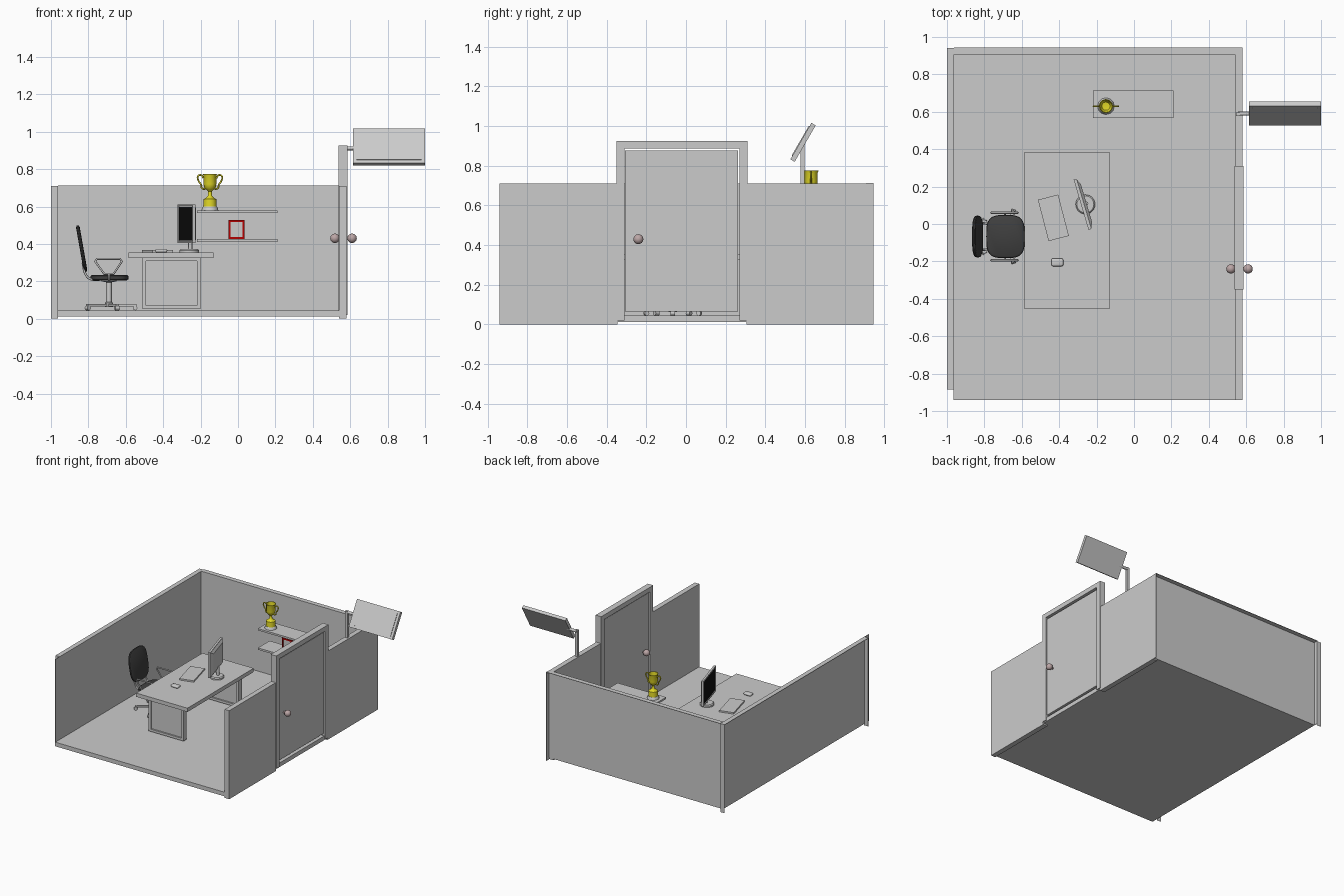
import bpy, bmesh
from math import cos, sin, pi, radians
from mathutils import Vector, Matrix

if "Cube" in bpy.data.objects:
    bpy.data.objects.remove(bpy.data.objects["Cube"])


def material(name, r, g, b):
    m = bpy.data.materials.new(name)
    m.diffuse_color = (r, g, b, 1)
    m.use_nodes = True
    m.node_tree.nodes["Principled BSDF"].inputs["Base Color"].default_value = m.diffuse_color
    return m


GREY = material("mid_grey", 0.57, 0.57, 0.57)
PALE = material("pale_grey", 0.8, 0.8, 0.8)
DARK = material("dark_fabric", 0.05, 0.05, 0.05)
BLACK = material("screen_black", 0.005, 0.005, 0.005)
GOLD = material("gold", 0.75, 0.68, 0.02)
RED = material("red", 0.45, 0.0, 0.0)
KNOB = material("knob_copper", 0.5, 0.38, 0.38)


def finish(name, bm, mat=GREY, smooth=False):
    bmesh.ops.recalc_face_normals(bm, faces=bm.faces)
    me = bpy.data.meshes.new(name)
    bm.to_mesh(me)
    bm.free()
    ob = bpy.data.objects.new(name, me)
    bpy.context.collection.objects.link(ob)
    me.materials.append(mat)
    if smooth:
        bpy.context.view_layer.objects.active = ob
        bpy.ops.object.select_all(action='DESELECT')
        ob.select_set(True)
        bpy.ops.object.shade_smooth_by_angle(angle=radians(40))
    return ob


def block(name, center, size, rot=None, mat=GREY, bevel=0, seg=1):
    bm = bmesh.new()
    bmesh.ops.create_cube(bm, size=1, matrix=Matrix.Diagonal((*size, 1)))
    if bevel:
        bmesh.ops.bevel(bm, geom=bm.edges[:], offset=bevel, segments=seg,
                        affect='EDGES', profile=0.5)
    bm.transform(Matrix.Translation(center) @ (rot or Matrix.Identity(4)))
    return finish(name, bm, mat, seg > 1)


def box(name, x0, x1, y0, y1, z0, z1, mat=GREY):
    return block(name, ((x0 + x1) / 2, (y0 + y1) / 2, (z0 + z1) / 2),
                 (x1 - x0, y1 - y0, z1 - z0), mat=mat)


def lathe(name, x, y, profile, n=24, mat=GREY):
    """Spin (radius, z) points around a vertical axis."""
    bm = bmesh.new()
    vs = [bm.verts.new((x + r, y, z)) for r, z in profile]
    es = [bm.edges.new(p) for p in zip(vs, vs[1:])]
    bmesh.ops.spin(bm, geom=vs + es, cent=(x, y, 0), axis=(0, 0, 1),
                   angle=2 * pi, steps=n, use_duplicate=False)
    bmesh.ops.remove_doubles(bm, verts=bm.verts, dist=1e-5)
    return finish(name, bm, mat, True)


def tube(name, pts, radius, mat=GREY, cyclic=False, smooth_path=False):
    cu = bpy.data.curves.new(name, 'CURVE')
    cu.dimensions = '3D'
    cu.bevel_depth, cu.bevel_resolution = radius, 2
    cu.use_fill_caps, cu.resolution_u = True, 6
    sp = cu.splines.new('BEZIER')
    sp.bezier_points.add(len(pts) - 1)
    for bp, p in zip(sp.bezier_points, pts):
        bp.co = p
        bp.handle_left_type = bp.handle_right_type = 'AUTO' if smooth_path else 'VECTOR'
    sp.use_cyclic_u = cyclic
    ob = bpy.data.objects.new(name, cu)
    bpy.context.collection.objects.link(ob)
    cu.materials.append(mat)
    return ob


def loft(name, rings, matrix, mat=GREY, smooth=False):
    """Skin a stack of equal-length point rings and cap both ends."""
    bm = bmesh.new()
    rv = [[bm.verts.new(p) for p in r] for r in rings]
    for lo, hi in zip(rv, rv[1:]):
        for i in range(len(lo)):
            j = (i + 1) % len(lo)
            bm.faces.new((lo[i], lo[j], hi[j], hi[i]))
    bm.faces.new(rv[0])
    bm.faces.new(rv[-1])
    bm.transform(matrix)
    return finish(name, bm, mat, smooth)


def pad(name, a, b, thick, power, matrix, mat):
    """Superellipse cushion with rounded rims, in local xy."""
    def pw(t):
        return abs(t) ** (2 / power) * (1 if t >= 0 else -1)
    ts = [2 * pi * i / 32 for i in range(32)]
    return loft(name, [[(k * a * pw(cos(t)), k * b * pw(sin(t)), z * thick) for t in ts]
                       for k, z in ((0.9, -0.5), (0.98, -0.3), (1, 0), (0.98, 0.3), (0.9, 0.5))],
                matrix, mat, True)


def panel(name, center, size, rot, dirs, inset, depth, mat=GREY):
    """Slab with a sunken (or raised, depth < 0) field on the sides in dirs."""
    bm = bmesh.new()
    bmesh.ops.create_cube(bm, size=1, matrix=Matrix.Diagonal((*size, 1)))
    bm.normal_update()
    for d in dirs:
        f = [f for f in bm.faces if f.normal.dot(Vector(d)) > 0.9]
        bmesh.ops.inset_region(bm, faces=f, thickness=inset)
        r = bmesh.ops.extrude_face_region(bm, geom=f)
        bmesh.ops.delete(bm, geom=f, context='FACES_ONLY')
        bmesh.ops.translate(bm, vec=Vector(d) * -depth,
                            verts=[g for g in r["geom"] if isinstance(g, bmesh.types.BMVert)])
    bm.transform(Matrix.Translation(center) @ rot)
    return finish(name, bm, mat)


# Room shell: open front and top; left and back walls are hollow on the outside
box("floor", -0.963, 0.577, -0.94, 0.908, 0.012, 0.045)
T = 0.003
box("left_wall_skin", -0.963 - T, -0.963, -0.94, 0.94, 0.012, 0.709)
box("left_wall_top", -1.0, -0.963, -0.885, 0.94, 0.709 - T, 0.71)
box("left_wall_front_end", -1.0, -0.963, -0.885, -0.885 + T, 0.0, 0.709)
box("left_wall_back_end", -1.0, -0.963, 0.94 - T, 0.94, 0.0, 0.709)
box("back_wall_skin", -0.963, 0.58, 0.907, 0.907 + T, 0.012, 0.711)
box("back_wall_top", -0.963, 0.58, 0.907, 0.945, 0.712 - T, 0.712)
box("back_wall_right_end", 0.58 - T, 0.58, 0.907, 0.945, 0.0, 0.711)
box("right_wall_front", 0.54, 0.58, -0.94, -0.345, 0.0, 0.71)
box("right_wall_back", 0.54, 0.58, 0.305, 0.907, 0.0, 0.71)

# Door frame, three-part door leaf and knobs
box("door_jamb_front", 0.536, 0.585, -0.35, -0.31, 0.02, 0.925)
box("door_jamb_back", 0.536, 0.585, 0.27, 0.31, 0.02, 0.925)
box("door_header", 0.536, 0.585, -0.31, 0.27, 0.888, 0.925)
for nm, y0, y1, mat in (("front", -0.308, -0.16, GREY), ("middle", -0.16, 0.115, PALE),
                        ("back", 0.115, 0.263, GREY)):
    box("door_" + nm, 0.548, 0.574, y0, y1, 0.065, 0.877, mat)
for side, x in (("inner", 0.518), ("outer", 0.61)):
    bm = bmesh.new()
    bmesh.ops.create_uvsphere(bm, u_segments=20, v_segments=12, radius=0.025,
                              matrix=Matrix.Translation((x, -0.24, 0.43)))
    finish(side + "_knob", bm, KNOB, True)
tube("knob_spindle", [(0.516, -0.24, 0.43), (0.608, -0.24, 0.43)], 0.008, KNOB)

# Desk: top with two framed end legs
I4 = Matrix.Identity(4)
box("desk_top", -0.585, -0.13, -0.455, 0.385, 0.325, 0.355)
for side, y in (("front", -0.385), ("back", 0.315)):
    panel(side + "_desk_leg", (-0.355, y, 0.19), (0.31, 0.04, 0.275), I4,
          ((0, -1, 0), (0, 1, 0)), 0.027, 0.012)

# Keyboard and mouse
block("keyboard", (-0.431, 0.033, 0.361), (0.112, 0.228, 0.012), Matrix.Rotation(radians(14.5), 4, 'Z'))
block("mouse", (-0.41, -0.205, 0.364), (0.064, 0.042, 0.02), bevel=0.009, seg=3)

# Monitor turned towards the chair, with a tapered back
R = Matrix.Rotation(radians(16.5), 4, 'Z')
C = Vector((-0.275, 0.105, 0.508))
lathe("monitor_base", -0.26, 0.105, [(0, 0.355), (0.052, 0.355), (0.052, 0.366), (0.045, 0.373), (0, 0.373)])
tube("monitor_neck", [(-0.255, 0.11, 0.37), (-0.255, 0.11, 0.44)], 0.011)
panel("monitor_case", C, (0.016, 0.28, 0.204), R, ((-1, 0, 0),), 0.012, 0.004)
block("monitor_screen", C + R @ Vector((-0.004, 0, 0)), (0.002, 0.256, 0.18), R, BLACK)
loft("monitor_back", [[(x, sy * w, sz * h) for sy, sz in ((-1, -1), (1, -1), (1, 1), (-1, 1))]
                      for x, w, h in ((0.007, 0.138, 0.1), (0.022, 0.105, 0.08))],
     Matrix.Translation(C) @ R)

# Shelves and picture frame
box("upper_shelf", -0.22, 0.21, 0.567, 0.715, 0.565, 0.58)
box("lower_shelf", -0.22, 0.21, 0.567, 0.715, 0.41, 0.425)
for nm, b in (("left", (-0.05, -0.04, 0.426, 0.527)), ("right", (0.025, 0.036, 0.426, 0.527)),
              ("top", (-0.04, 0.025, 0.516, 0.527)), ("bottom", (-0.04, 0.025, 0.426, 0.437))):
    box("picture_frame_" + nm, b[0], b[1], 0.63, 0.645, b[2], b[3], RED)
box("picture", -0.04, 0.025, 0.636, 0.644, 0.437, 0.516)

# Trophy: plinth, turned cup and mirrored handles
TX, TY = -0.15, 0.63
lathe("trophy_plinth", TX, TY, [(0, 0.58), (0.045, 0.58), (0.042, 0.592), (0.037, 0.6), (0, 0.6)], 12)
lathe("trophy_cup", TX, TY, [(0, 0.6), (0.036, 0.6), (0.034, 0.64), (0.022, 0.645), (0.011, 0.658),
      (0.01, 0.68), (0.018, 0.69), (0.03, 0.7), (0.034, 0.72), (0.034, 0.765), (0.038, 0.775),
      (0.034, 0.775), (0.03, 0.72), (0.022, 0.703), (0, 0.7)], 12, GOLD)
for side, s in (("left", -1), ("right", 1)):
    tube(side + "_trophy_handle", [(TX + s * x, TY, z) for x, z in
         ((0.035, 0.752), (0.047, 0.768), (0.064, 0.762), (0.06, 0.735), (0.048, 0.718),
          (0.042, 0.697), (0.02, 0.694))], 0.0045, GOLD, smooth_path=True)

# Tilted panel on a pole above the right wall
box("pole", 0.545, 0.567, 0.577, 0.597, 0.7, 0.922)
tube("pole_arm", [(0.555, 0.59, 0.911), (0.64, 0.59, 0.911)], 0.011)
panel("tilted_panel", (0.807, 0.59, 0.918), (0.386, 0.025, 0.212), Matrix.Rotation(radians(-30), 4, 'X'),
      ((0, -1, 0),), 0.028, -0.004)

# Office chair: cushions
CX, CY = -0.69, -0.067
pad("chair_seat", 0.103, 0.115, 0.03, 3.5, Matrix.Translation((CX + 0.003, CY, 0.22)), DARK)
pad("chair_back", 0.127, 0.112, 0.02, 3.2, Matrix.Translation((-0.836, CY, 0.375)) @
    Matrix.Rotation(radians(80), 4, 'Y') @ Matrix.Rotation(pi, 4, 'Z'), DARK)

# Chair supports and armrest loops
for side, s in (("left", 1), ("right", -1)):
    tube(side + "_back_support", [(-0.83, CY + s * 0.07, 0.3), (-0.818, CY + s * 0.07, 0.245),
         (-0.795, CY + s * 0.07, 0.215), (-0.74, CY + s * 0.06, 0.208)], 0.006, smooth_path=True)
    ya = CY + s * 0.127
    tube(side + "_armrest", [(-0.755, ya, 0.32), (-0.63, ya, 0.32), (-0.622, ya, 0.305),
         (-0.665, ya, 0.24), (-0.715, ya, 0.24), (-0.763, ya, 0.305)], 0.006, cyclic=True)
    tube(side + "_arm_bracket", [(CX, ya, 0.24), (CX, ya, 0.208), (CX, CY, 0.205)], 0.006)
lathe("chair_column", CX, CY, [(0, 0.062), (0.022, 0.062), (0.022, 0.085), (0.015, 0.09), (0.015, 0.195),
      (0.04, 0.2), (0.04, 0.207), (0, 0.207)], 16)

# Five-star base with casters
for i in range(5):
    a = 2 * pi * i / 5
    rot = Matrix.Rotation(a, 4, 'Z')
    block(f"base_leg_{i + 1}", Vector((CX, CY, 0.072)) + rot @ Vector((0.073, 0, 0)), (0.146, 0.018, 0.012), rot)
    bm = bmesh.new()
    bmesh.ops.create_cone(bm, cap_ends=True, segments=12, radius1=0.012, radius2=0.012, depth=0.024,
                          matrix=Matrix.Translation((CX + 0.14 * cos(a), CY + 0.14 * sin(a), 0.057))
                          @ rot @ Matrix.Rotation(pi / 2, 4, 'X'))
    finish(f"caster_{i + 1}", bm, smooth=True)
